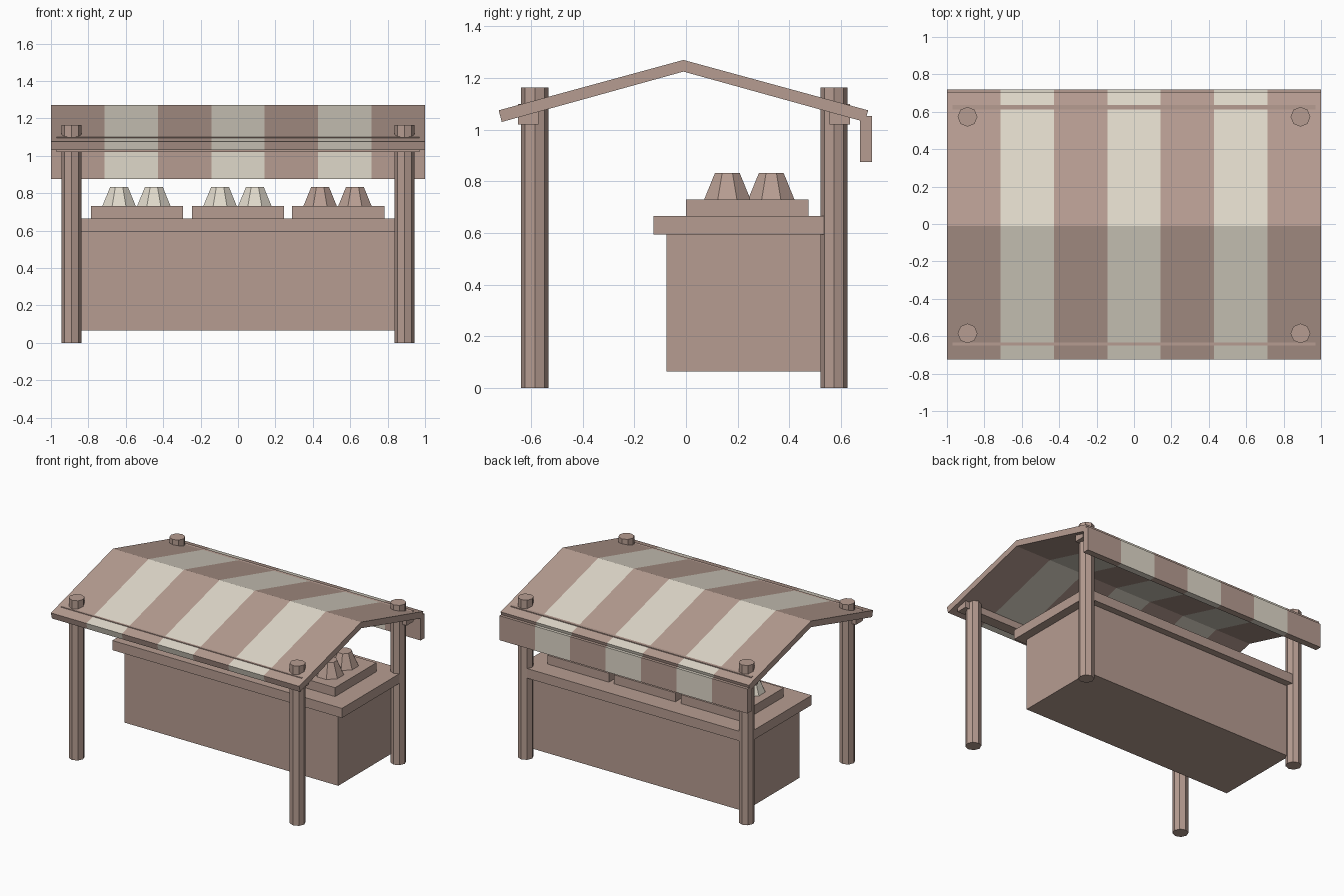
import bpy
import bmesh
import math
from mathutils import Matrix

if "Cube" in bpy.data.objects:
    bpy.data.objects.remove(bpy.data.objects["Cube"], do_unlink=True)


def material(name, rgb):
    mat = bpy.data.materials.new(name)
    mat.use_nodes = True
    colour = (*rgb, 1.0)
    mat.diffuse_color = colour
    mat.node_tree.nodes["Principled BSDF"].inputs["Base Color"].default_value = colour
    return mat


WOOD = material("dusty_brown", (0.47, 0.335, 0.285))
CREAM = material("cream", (0.74, 0.69, 0.59))


def finish(name, bm, *mats):
    bmesh.ops.recalc_face_normals(bm, faces=bm.faces)
    mesh = bpy.data.meshes.new(name)
    bm.to_mesh(mesh)
    bm.free()
    for mat in mats:
        mesh.materials.append(mat)
    obj = bpy.data.objects.new(name, mesh)
    bpy.context.collection.objects.link(obj)
    return obj


def box(name, x, y, z, mat=WOOD):
    """Box from (low, high) ranges on each axis."""
    bm = bmesh.new()
    bmesh.ops.create_cube(bm, size=1)
    for v in bm.verts:
        for i, (low, high) in enumerate((x, y, z)):
            v.co[i] = high if v.co[i] > 0 else low
    return finish(name, bm, mat)


def prism(name, x, y, z, r_low, r_high, turn=0.0, mat=WOOD):
    """Eight-sided post or tapered block standing on z[0]."""
    bm = bmesh.new()
    place = Matrix.Translation((x, y, (z[0] + z[1]) / 2)) @ Matrix.Rotation(turn, 4, "Z")
    bmesh.ops.create_cone(bm, cap_ends=True, segments=8, radius1=r_low,
                          radius2=r_high, depth=z[1] - z[0], matrix=place)
    return finish(name, bm, mat)


def striped_sweep(name, profile, stripes=7):
    """Sweep a closed (y, z) profile along x, alternating colour per stripe."""
    bm = bmesh.new()
    rings = [[bm.verts.new((-1 + 2 * i / stripes, y, z)) for y, z in profile]
             for i in range(stripes + 1)]
    n = len(profile)
    for i in range(stripes):
        a, b = rings[i], rings[i + 1]
        for j in range(n):
            k = (j + 1) % n
            face = bm.faces.new((a[j], a[k], b[k], b[j]))
            face.material_index = i % 2
    bm.faces.new(rings[0])
    bm.faces.new(rings[-1])
    return finish(name, bm, WOOD, CREAM)


# Four posts and the two beams that carry the awning
for row, post_y, beam_y in (("front", -0.585, -0.61), ("back", 0.573, 0.595)):
    for side, x in (("left", 0.89), ("right", -0.89)):
        prism(f"{row}_{side}_post", x, post_y, (0, 1.163), 0.053, 0.053)
    box(f"{row}_beam", (-0.97, 0.97), (beam_y - 0.04, beam_y + 0.04), (1.02, 1.10))

# Striped gable awning with a hanging strip at the back
striped_sweep("awning", [(-0.725, 1.075), (-0.01, 1.27), (0.705, 1.075),
                         (0.693, 1.03), (-0.01, 1.225), (-0.713, 1.03)])
striped_sweep("awning_valance", [(0.673, 0.875), (0.72, 0.875),
                                 (0.72, 1.053), (0.673, 1.053)])

# Counter
box("counter_body", (-0.86, 0.86), (-0.075, 0.56), (0.065, 0.6))
box("counter_top", (-0.925, 0.925), (-0.125, 0.61), (0.595, 0.665))

# Trays, each holding four tapered goods
for name, tray_x, mat in (("right", -0.54, CREAM), ("middle", 0, CREAM), ("left", 0.535, WOOD)):
    box(f"{name}_tray", (tray_x - 0.247, tray_x + 0.247), (0, 0.475), (0.665, 0.73))
    for i, dx in enumerate((-0.096, 0.09)):
        for j, y in enumerate((0.16, 0.33)):
            prism(f"{name}_goods_{i}{j}", tray_x + dx, y, (0.73, 0.832),
                  0.097, 0.052, math.pi / 8, mat)
